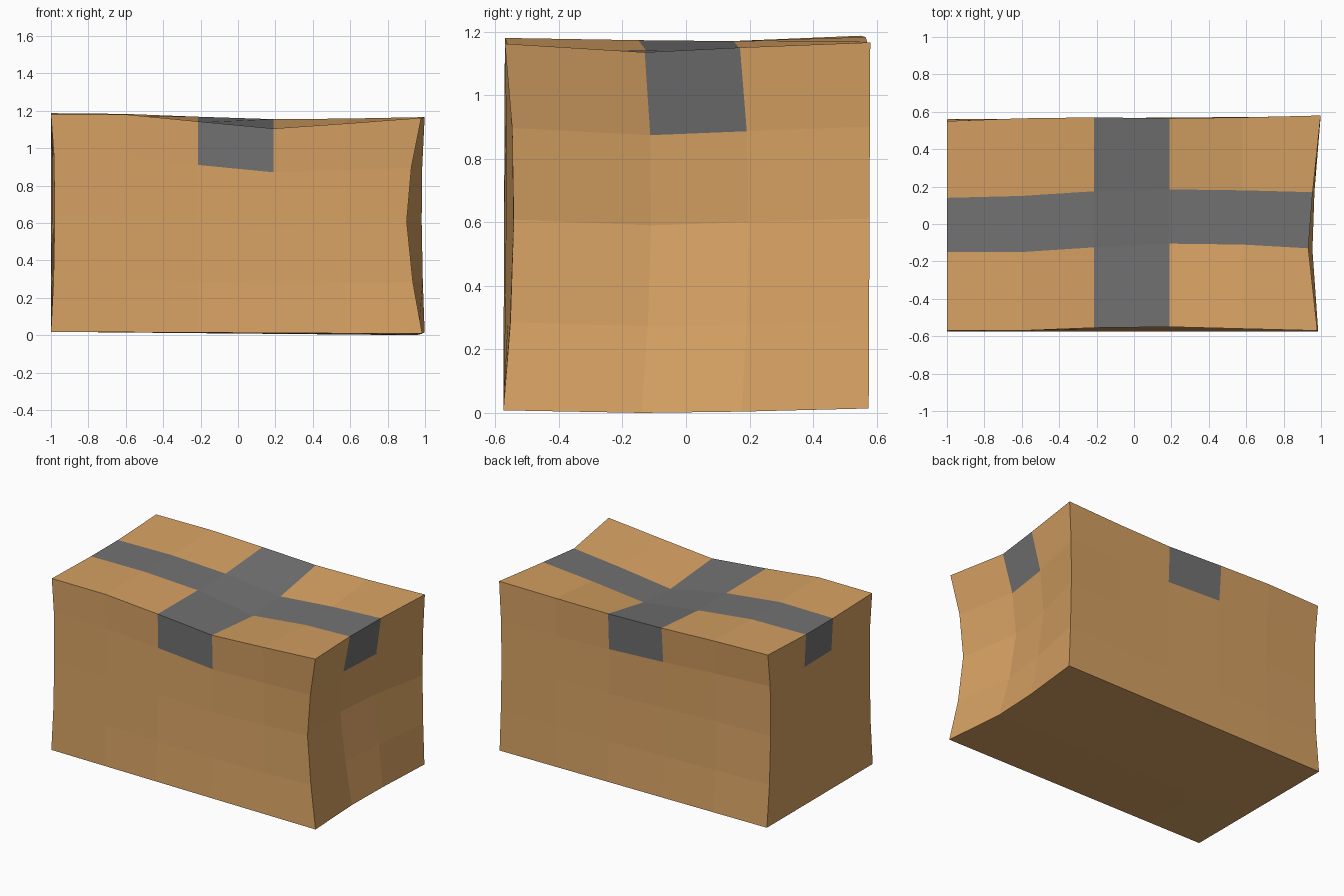
import bpy, bmesh

if "Cube" in bpy.data.objects:
    bpy.data.objects.remove(bpy.data.objects["Cube"])

NX, NY, NZ = 5, 3, 4                       # cells along each axis
COL_X = [-1, -0.6, -0.215, 0.19, 0.58, 1]  # columns along the length
# lid outline and tape edges (y for each column, front to back)
FRONT_Y = [-0.57, -0.57, -0.555, -0.55, -0.56, -0.57]
TAPE_LO = [-0.15, -0.15, -0.125, -0.105, -0.11, -0.13]
TAPE_HI = [0.14, 0.15, 0.175, 0.185, 0.18, 0.17]
BACK_Y = [0.55, 0.565, 0.57, 0.565, 0.57, 0.58]
# sagging lid heights (per column, front to back)
LID_Z = [(1.18, 1.17, 1.17, 1.187), (1.18, 1.173, 1.17, 1.183),
         (1.143, 1.14, 1.138, 1.168), (1.105, 1.068, 1.088, 1.155),
         (1.132, 1.112, 1.125, 1.158), (1.162, 1.135, 1.15, 1.166)]
# dented right end (x per row upward, front to back)
RIGHT_X = [(0.985, 0.954, 0.965, 0.998), (0.935, 0.89, 0.925, 0.988),
           (0.902, 0.845, 0.885, 0.982), (0.927, 0.872, 0.905, 0.985),
           (0.98, 0.932, 0.955, 0.998)]
BOTTOM_RIGHT = (0.008, 0.0, 0.004, 0.014)
SQUEEZE = [0, 0.7, 1, 0.8, 0]              # how far each row is pushed in


def position(i, j, k):
    """Place a lattice point of the crumpled carton."""
    t = i / NX
    # length
    x = COL_X[i]
    if i == NX:
        x = RIGHT_X[k][j]
    elif i == 0:
        x += 0.02 * SQUEEZE[k] * (1 - j / NY)
    # depth
    top = (FRONT_Y, TAPE_LO, TAPE_HI, BACK_Y)[j][i]
    low = (-0.575, -0.14, 0.175, 0.56 + 0.015 * t)[j]
    y = low + (top - low) * k / NZ
    if j == 0:
        y += 0.03 * t * SQUEEZE[k]
    elif j == NY:
        y -= 0.035 * (1 - t) * SQUEEZE[k]
    elif i == NX:
        y += 0.025 * SQUEEZE[k]
    # height
    z0 = 0.018 * (1 - t) + BOTTOM_RIGHT[j] * t
    f = (0, 0.24, 0.52, 0.81 - 0.008 * i, 1)[k]
    return x, y, z0 + (LID_Z[i][j] - z0) * f


def material(name, color):
    m = bpy.data.materials.new(name)
    m.diffuse_color = (*color, 1)
    m.use_nodes = True
    m.node_tree.nodes["Principled BSDF"].inputs["Base Color"].default_value = m.diffuse_color
    return m


bm = bmesh.new()
verts = {}


def vert(p):
    if p not in verts:
        verts[p] = bm.verts.new(position(*p))
    return verts[p]


def quad(points, taped):
    f = bm.faces.new([vert(p) for p in points])
    f.material_index = int(taped)


# lid with crossed tape, and plain bottom
for i in range(NX):
    for j in range(NY):
        for k in (0, NZ):
            quad([(i, j, k), (i + 1, j, k), (i + 1, j + 1, k), (i, j + 1, k)],
                 k == NZ and (i == 2 or j == 1))

# front and back, tape end folded over the top row
for i in range(NX):
    for k in range(NZ):
        for j in (0, NY):
            quad([(i, j, k), (i + 1, j, k), (i + 1, j, k + 1), (i, j, k + 1)],
                 i == 2 and k == NZ - 1)

# left and right ends, tape end folded over the top row
for j in range(NY):
    for k in range(NZ):
        for i in (0, NX):
            quad([(i, j, k), (i, j + 1, k), (i, j + 1, k + 1), (i, j, k + 1)],
                 j == 1 and k == NZ - 1)

bmesh.ops.recalc_face_normals(bm, faces=bm.faces[:])
mesh = bpy.data.meshes.new("taped_carton")
bm.to_mesh(mesh)
bm.free()
mesh.materials.append(material("cardboard", (0.68, 0.36, 0.125)))
mesh.materials.append(material("grey tape", (0.17, 0.17, 0.17)))
box = bpy.data.objects.new("taped_carton", mesh)
bpy.context.collection.objects.link(box)
